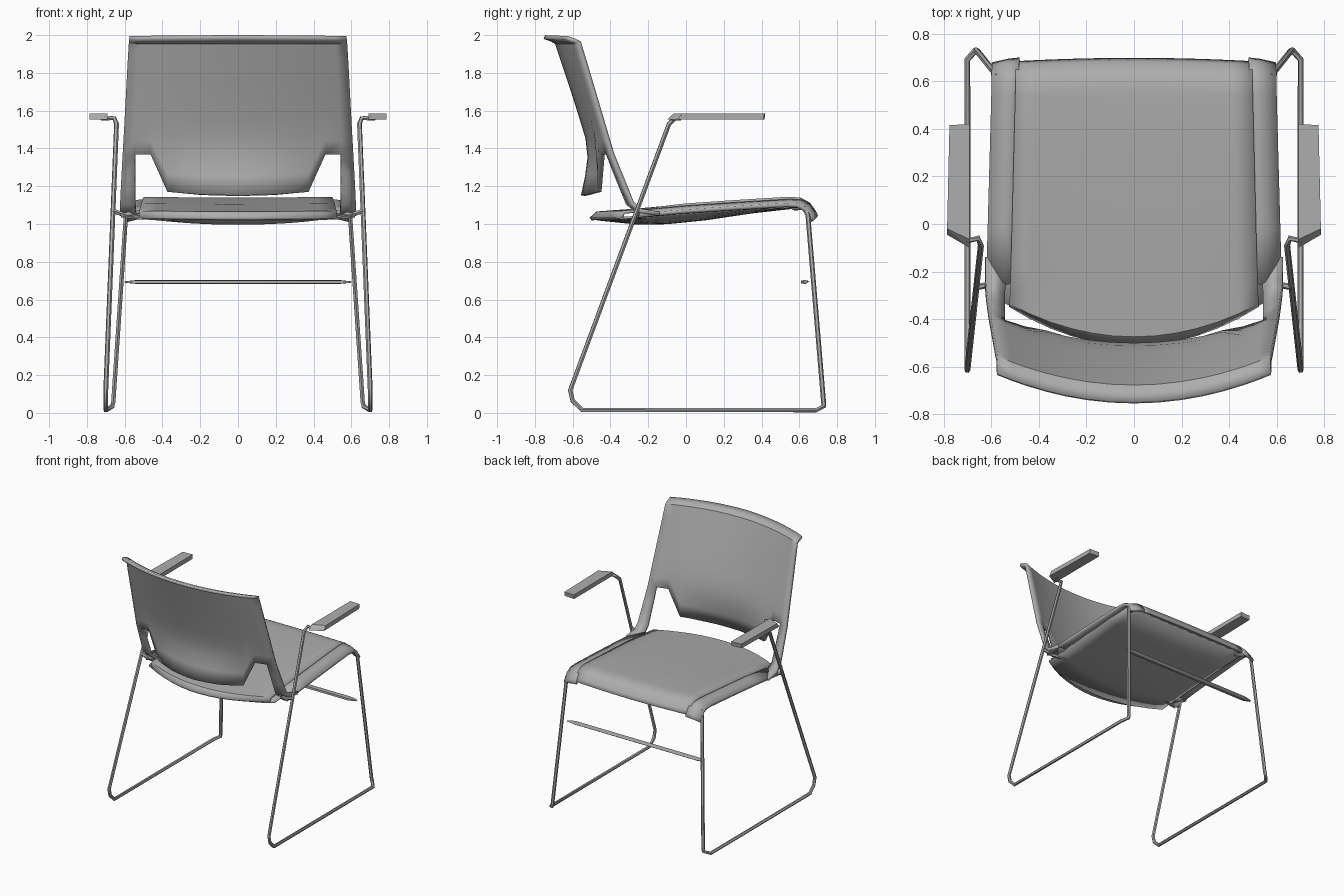
import bpy, bmesh, math
from mathutils import Vector

cube = bpy.data.objects.get("Cube")
if cube:
    bpy.data.objects.remove(cube)


def material(name, value):
    m = bpy.data.materials.new(name)
    m.use_nodes = True
    m.diffuse_color = (value, value, value, 1)
    m.node_tree.nodes["Principled BSDF"].inputs["Base Color"].default_value = (value, value, value, 1)
    return m


GREY = material("mid grey", 0.42)


def finish(obj, angle=35):
    bpy.ops.object.select_all(action="DESELECT")
    obj.select_set(True)
    bpy.context.view_layer.objects.active = obj
    bpy.ops.object.shade_smooth_by_angle(angle=math.radians(angle))


def sheet(name, grids, thickness=0.0):
    """Join grids of points into one mesh, optionally thickened."""
    bm = bmesh.new()
    for grid in grids:
        rows = [[bm.verts.new(p) for p in row] for row in grid]
        for a, b in zip(rows, rows[1:]):
            for i in range(len(a) - 1):
                bm.faces.new((a[i], a[i + 1], b[i + 1], b[i]))
    bmesh.ops.remove_doubles(bm, verts=bm.verts, dist=0.0005)
    bmesh.ops.recalc_face_normals(bm, faces=bm.faces)
    mesh = bpy.data.meshes.new(name)
    bm.to_mesh(mesh)
    bm.free()
    mesh.materials.append(GREY)
    obj = bpy.data.objects.new(name, mesh)
    bpy.context.collection.objects.link(obj)
    if thickness:
        mod = obj.modifiers.new("thickness", "SOLIDIFY")
        mod.thickness = thickness
        mod.offset = 0
    finish(obj)
    return obj


def tube(name, points, radius=0.013):
    curve = bpy.data.curves.new(name, "CURVE")
    curve.dimensions = "3D"
    curve.bevel_depth = radius
    curve.bevel_resolution = 1
    curve.use_fill_caps = True
    spline = curve.splines.new("POLY")
    spline.points.add(len(points) - 1)
    for sp, p in zip(spline.points, points):
        sp.co = (*p, 1)
    curve.materials.append(GREY)
    obj = bpy.data.objects.new(name, curve)
    bpy.context.collection.objects.link(obj)
    bpy.ops.object.select_all(action="DESELECT")
    obj.select_set(True)
    bpy.context.view_layer.objects.active = obj
    bpy.ops.object.convert(target="MESH")
    finish(bpy.context.object, 50)


def curve_at(table, t):
    """Piecewise linear lookup in a list of (t, value)."""
    for (a, va), (b, vb) in zip(table, table[1:]):
        if t <= b:
            return va + (vb - va) * max(0, (t - a) / (b - a))
    return table[-1][1]


def flip(points, s):
    return [(s * x, y, z) for x, y, z in points]


# Backrest shell: bowed panel with a cut-out lower edge and two side legs
EDGE = [(1.05, -0.26), (1.1, -0.28), (1.37, -0.39), (1.96, -0.565)]
MIDDLE = [(1.15, -0.545), (1.27, -0.52), (1.4, -0.505), (1.6, -0.565), (1.8, -0.63), (1.96, -0.685)]
WIDTH = [(1.05, 0.625), (1.5, 0.6), (1.96, 0.575)]
CUT = [(0, 1.15), (0.2, 1.155), (0.37, 1.17), (0.46, 1.37), (0.6, 1.37)]


def back_point(f, z):
    # f is a column position, in units of x at the cut-out height
    w = curve_at(WIDTH, z)
    x = f * (w / 0.607 if abs(f) > 0.5 else 1)
    bow = 1 - min(1, abs(x) / w) ** 2
    e = curve_at(EDGE, z)
    return Vector((x, e + (curve_at(MIDDLE, z) - e) * bow, z))


half = [0, 0.1, 0.2, 0.29, 0.37, 0.46, 0.545, 0.607]
columns = [-f for f in half[:0:-1]] + half
panel = []
for r in range(9):
    panel.append([back_point(f, curve_at(CUT, abs(f)) * (1 - r / 8) + 1.96 * r / 8) for f in columns])
for dy, dz in ((-0.025, 0.016), (-0.065, 0.03)):
    panel.append([back_point(f, 1.96) + Vector((0, dy, dz - 0.008 * abs(f))) for f in columns])
grids = [panel]
for s in (-1, 1):
    leg = [[back_point(s * f, 1.37) for f in (0.545, 0.607)]]
    for z in (1.28, 1.19, 1.11):
        e = curve_at(EDGE, z)
        leg.append([(s * 0.545, e - 0.025, z), (s * curve_at(WIDTH, z), e, z)])
    leg.append([(s * 0.54, -0.25, 1.06), (s * 0.625, -0.24, 1.07)])
    leg.append([(s * 0.535, -0.14, 1.055), (s * 0.625, -0.14, 1.055)])
    grids.append(leg)
sheet("backrest_shell", grids, 0.022)

# Seat cushion: front nose rolls down, rear edge is bowed with a small lip
TOP = [(-0.47, 1.062), (-0.25, 1.078), (0, 1.1), (0.3, 1.12), (0.55, 1.135),
       (0.61, 1.132), (0.65, 1.11), (0.675, 1.075), (0.69, 1.05)]


def seat_width(y):
    return 0.505 - 0.025 * (y - 0.3)


across = [i / 6 - 1 for i in range(13)]
cushion = []
for y, z in TOP:
    row = []
    for u in across:
        back_share = max(0, -y) / 0.47
        yy = y + back_share * 0.14 * u * u - max(0, y) * 0.02 * u * u
        row.append((u * seat_width(yy), yy, z - 0.004 * (1 - u * u)))
    cushion.append(row)
lip = [(x, y - 0.035 * (1 - 0.7 * u * u), z - 0.032) for u, (x, y, z) in zip(across, cushion[0])]
sheet("seat_cushion", [[lip] + cushion], 0.018)

# Lower pan closes the underside and the rear edge
BELLY = [(-0.47, 1.025), (-0.25, 1.002), (-0.1, 1.005), (0.1, 1.025), (0.35, 1.062), (0.6, 1.09)]
pan = []
for y, z in BELLY:
    row = []
    for u in across:
        yy = y + max(0, -y) / 0.47 * 0.14 * u * u
        rim = curve_at(TOP, yy) - 0.04
        row.append((u * 0.55, yy, z + max(0, rim - z) * u * u))
    pan.append(row)
sheet("seat_pan", [pan], 0.012)

# Sloping side wings of the seat
for s, side in ((1, "left"), (-1, "right")):
    wing = []
    for y, z in TOP[1:]:
        w = seat_width(y)
        outer = 0.618 - 0.028 * (y + 0.2)
        row = [(w - 0.015, y, z - 0.012), (w + 0.03, y - 0.005, z - 0.018), (outer, y - 0.02, z - 0.035)]
        wing.append(flip(row, s))
    sheet(side + "_seat_wing", [wing], 0.022)

    # Bent tube: armrest support, rear post, floor rail and front leg
    path = [(0.72, -0.03, 1.56), (0.7, -0.07, 1.56), (0.655, -0.06, 1.56), (0.643, -0.09, 1.53),
            (0.7, -0.613, 0.12), (0.7, -0.6, 0.065), (0.7, -0.55, 0.015), (0.7, 0.69, 0.015),
            (0.665, 0.73, 0.035), (0.66, 0.728, 0.06), (0.593, 0.645, 1.05), (0.575, 0.625, 1.085),
            (0.5, 0.57, 1.085)]
    tube(side + "_sled_frame", flip(path, s))
    tube(side + "_seat_bracket", flip([(0.662, -0.265, 1.07), (0.58, -0.25, 1.04), (0.48, -0.22, 1.035)], s))

    # Armrest pad with a slanted rear end
    low = [(0.69, -0.1), (0.785, -0.045), (0.775, 0.41), (0.69, 0.415)]
    high = [(0.69, -0.065), (0.785, -0.02), (0.775, 0.415), (0.69, 0.42)]
    bm = bmesh.new()
    for x, y in low:
        bm.verts.new((s * x, y, 1.552))
    for x, y in high:
        bm.verts.new((s * x, y, 1.586))
    bmesh.ops.convex_hull(bm, input=bm.verts)
    bmesh.ops.dissolve_limit(bm, angle_limit=0.02, verts=bm.verts, edges=bm.edges)
    mesh = bpy.data.meshes.new(side + "_armrest")
    bm.to_mesh(mesh)
    bm.free()
    mesh.materials.append(GREY)
    bpy.context.collection.objects.link(bpy.data.objects.new(side + "_armrest", mesh))

# Flattened crossbar between the front legs, tapered at the ends
bar = []
for x, k in ((-0.6, 0.35), (-0.54, 1), (0.54, 1), (0.6, 0.35)):
    ring = [(-0.022, -0.008), (0, -0.01), (0.022, 0.004), (0, 0.01), (-0.022, 0.008), (-0.022, -0.008)]
    bar.append([(x, 0.632 + a * k, 0.693 + b * k) for a, b in ring])
sheet("front_crossbar", [bar])
